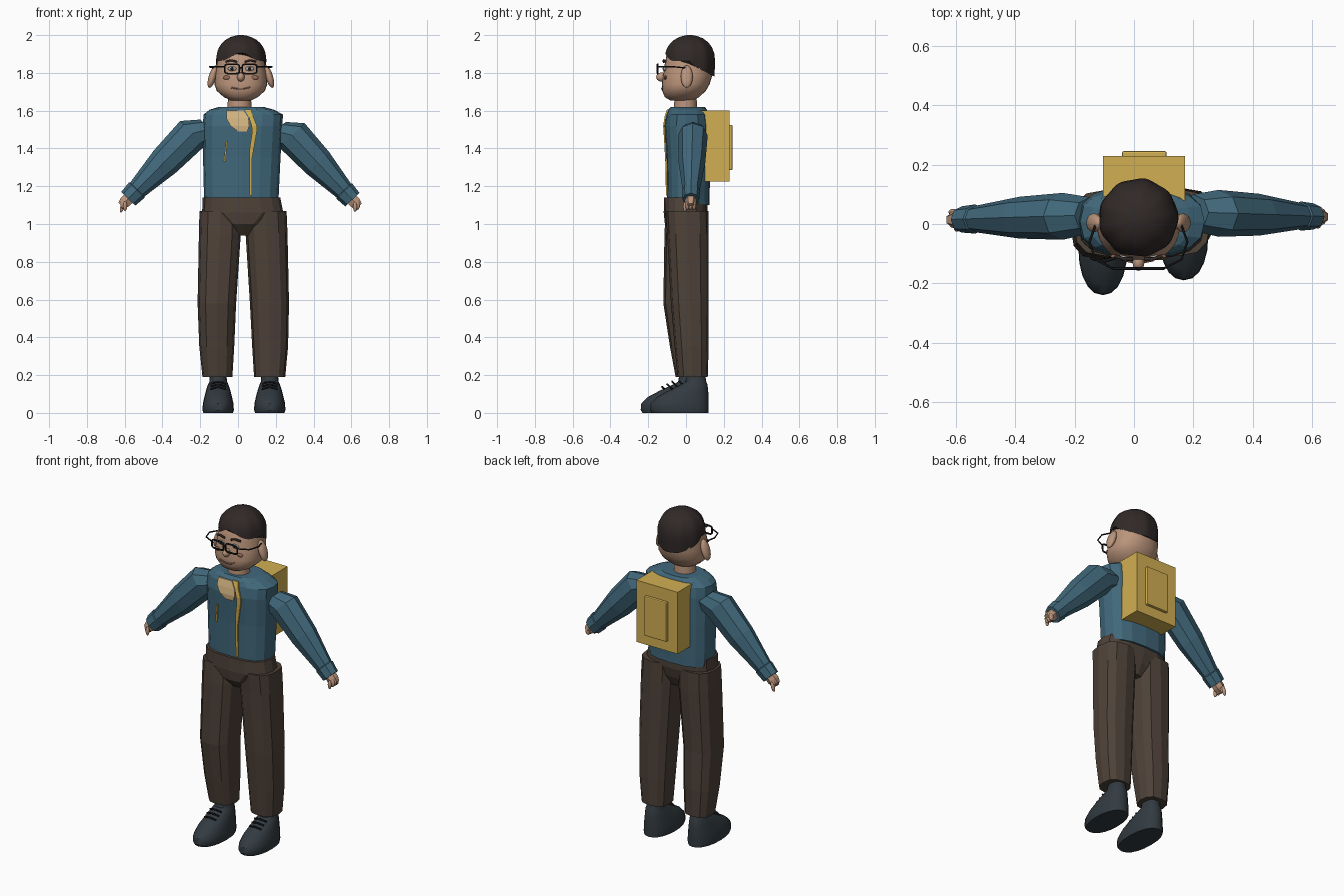
import bpy
import bmesh
from math import sin, cos, pi, radians
from mathutils import Vector, Matrix

if "Cube" in bpy.data.objects:
    bpy.data.objects.remove(bpy.data.objects["Cube"], do_unlink=True)


def material(name, rgb):
    mat = bpy.data.materials.new(name)
    mat.use_nodes = True
    mat.diffuse_color = (*rgb, 1)
    mat.node_tree.nodes["Principled BSDF"].inputs["Base Color"].default_value = (*rgb, 1)
    return mat


blue = material("shirt blue", (.053, .14, .2))
brown = material("trouser brown", (.076, .054, .04))
hair_dark = material("hair dark brown", (.03, .022, .021))
slate = material("shoe slate", (.032, .043, .052))
skin = material("skin", (.5, .3, .2))
yellow = material("pack yellow", (.64, .43, .085))
black = material("black", (.01, .01, .012))
cream = material("undershirt cream", (.66, .46, .22))
blush = material("blush", (.33, .15, .1))
eye_grey = material("eye grey", (.42, .4, .38))


def finish(name, bm, mat, smooth=0):
    bmesh.ops.recalc_face_normals(bm, faces=bm.faces)
    mesh = bpy.data.meshes.new(name)
    bm.to_mesh(mesh)
    bm.free()
    mesh.materials.append(mat)
    if smooth:
        for poly in mesh.polygons:
            poly.use_smooth = True
        mesh.set_sharp_from_angle(angle=radians(smooth))
    obj = bpy.data.objects.new(name, mesh)
    bpy.context.collection.objects.link(obj)
    return obj


def skin_rings(name, rings, mat, smooth=0):
    """Bridge rings of points into a capped tube."""
    bm = bmesh.new()
    loops = [[bm.verts.new(p) for p in ring] for ring in rings]
    count = len(loops[0])
    for low, high in zip(loops, loops[1:]):
        for i in range(count):
            j = (i + 1) % count
            bm.faces.new((low[i], low[j], high[j], high[i]))
    bm.faces.new(loops[0])
    bm.faces.new(loops[-1])
    return finish(name, bm, mat, smooth)


def soft(value, power):
    return (1 if value >= 0 else -1) * abs(value) ** (2 / power)


def loft(name, sections, mat, sides=12, power=2.6, smooth=0):
    """Stack rounded sections given as height, x range and y range."""
    rings = []
    for z, x0, x1, y0, y1 in sections:
        ring = []
        for i in range(sides):
            a = 2 * pi * i / sides
            ring.append(((x0 + x1) / 2 + (x1 - x0) / 2 * soft(cos(a), power),
                         (y0 + y1) / 2 + (y1 - y0) / 2 * soft(sin(a), power), z))
        rings.append(ring)
    return skin_rings(name, rings, mat, smooth)


def ball(name, centre, scale, mat, tilt=0):
    bm = bmesh.new()
    bmesh.ops.create_uvsphere(bm, u_segments=16, v_segments=10, radius=1)
    bm.transform(Matrix.Translation(centre) @ Matrix.Rotation(tilt, 4, 'Y')
                 @ Matrix.Diagonal((*scale, 1)))
    return finish(name, bm, mat, 60)


def box(name, low, high, mat, bevel=0):
    low, high = Vector(low), Vector(high)
    bm = bmesh.new()
    bmesh.ops.create_cube(bm, size=1)
    bm.transform(Matrix.Translation((low + high) / 2) @ Matrix.Diagonal((*(high - low), 1)))
    obj = finish(name, bm, mat)
    if bevel:
        mod = obj.modifiers.new("edge", 'BEVEL')
        mod.width, mod.segments = bevel, 2
    return obj


def wire(name, points, radius, mat, closed=False):
    curve = bpy.data.curves.new(name, 'CURVE')
    curve.dimensions = '3D'
    curve.bevel_depth, curve.bevel_resolution = radius, 1
    spline = curve.splines.new('POLY')
    spline.points.add(len(points) - 1)
    for point, co in zip(spline.points, points):
        point.co = (*co, 1)
    spline.use_cyclic_u = closed
    curve.materials.append(mat)
    obj = bpy.data.objects.new(name, curve)
    bpy.context.collection.objects.link(obj)
    return obj


# Shirt
torso = [(1.10, -.175, .212, -.09, .125), (1.14, -.18, .215, -.1, .125),
         (1.35, -.185, .225, -.104, .128), (1.52, -.187, .235, -.115, .13),
         (1.58, -.182, .238, -.105, .12), (1.605, -.15, .19, -.095, .11),
         (1.62, -.1, .135, -.08, .1)]
loft("shirt", torso, blue, 16)


def chest(z):
    for a, b in zip(torso, torso[1:]):
        if z <= b[0]:
            return a[3] + (b[3] - a[3]) * (z - a[0]) / (b[0] - a[0])
    return torso[-1][3]


def plate(name, rows, mat):
    """Thin panel lying on the chest, rows of height and x range."""
    rings = []
    for z, x0, x1 in rows:
        y = chest(z) - .006
        rings.append([(x0, y, z), (x1, y, z), (x1, y + .008, z), (x0, y + .008, z)])
    skin_rings(name, rings, mat)


plate("collar_opening", [(1.49, 0, .05), (1.52, -.04, .06), (1.56, -.062, .056),
                         (1.6, -.06, .03)], cream)
plate("front_strap", [(1.15, .06, .073), (1.35, .06, .075), (1.4, .062, .084),
                      (1.49, .075, .1), (1.52, .072, .1), (1.57, .056, .08),
                      (1.605, .035, .07)], yellow)
plate("side_trim", [(1.33, -.076, -.066), (1.44, -.064, -.056)], yellow)

# Trousers
loft("pelvis", [(.94, -.02, .08, -.06, .07), (1.0, -.08, .14, -.112, .1),
                (1.06, -.19, .24, -.118, .113), (1.14, -.187, .224, -.116, .113)], brown, 16)
loft("right_leg", [(.19, -.188, -.03, -.055, .1), (.35, -.205, -.02, -.085, .105),
                   (.58, -.214, -.01, -.12, .1), (.95, -.207, .015, -.114, .115),
                   (1.07, -.204, .015, -.108, .115)], brown)
loft("left_leg", [(.19, .085, .25, -.045, .115), (.35, .075, .265, -.06, .12),
                  (.58, .063, .27, -.08, .12), (.95, .04, .262, -.1, .12),
                  (1.07, .035, .257, -.108, .118)], brown)

# Shoes with laces
profile = [(0, .078, .97, 0), (.015, .083, 1, 0), (.05, .081, .99, 0), (.085, .073, .88, 0),
           (.12, .064, .68, .01), (.15, .054, .48, .02), (.165, .047, .4, .04), (.2, .044, .38, .06)]
for side, x, heel, length in (("right", -.105, .09, .33), ("left", .168, .12, .31)):
    loft(side + "_shoe", [(z, x - w, x + w, heel - length * toe, heel - length * back)
                          for z, w, toe, back in profile], slate, 20, 2.2, 35)
    for i in range(3):
        y, z = heel - length * (.46 + i * .08), .166 - i * .014
        wire(side + "_lace", [(x - .04, y, z - .012), (x, y - .012, z), (x + .04, y, z - .012)],
             .005, black)

# Sleeves and hands
for side, start, end in (("right", (-.24, .026, 1.48), (-.565, .016, 1.15)),
                         ("left", (.285, .036, 1.47), (.59, .026, 1.145))):
    start, end = Vector(start), Vector(end)
    axis = end - start
    across = Vector((0, 1, 0))
    normal = axis.cross(across).normalized()

    def limb(name, stations, mat, sides=8):
        rings = []
        for t, r, drop in stations:
            c = start + axis * t - Vector((0, 0, drop))
            rings.append([c + across * (.85 * r * cos(a)) + normal * (r * sin(a))
                          for a in (2 * pi * i / sides for i in range(sides))])
        skin_rings(side + name, rings, mat)

    limb("_sleeve", [(-.28, .072, .07), (0, .093, 0), (.45, .083, 0), (.9, .053, 0),
                     (.91, .058, 0), (1.05, .052, 0)], blue)
    limb("_palm", [(1, .034, 0), (1.1, .036, 0), (1.16, .026, 0)], skin, 6)
    tip = start + axis * 1.13
    for i in range(3):
        ball(side + "_finger", tip + Vector((0, (i - 1) * .018, -.004)), (.016, .01, .024), skin)
    out = 1 if end.x > 0 else -1
    ball(side + "_thumb", tip + Vector((-.01 * out, -.03, -.012)), (.011, .01, .026), skin)
ball("pointing_finger", (-.612, .04, 1.09), (.011, .011, .03), skin, .3)

# Backpack
box("backpack", (-.105, .08, 1.225), (.172, .23, 1.6), yellow)
box("backpack_pocket", (-.04, .22, 1.285), (.11, .246, 1.525), yellow, .006)

# Neck and head
mid = .015
loft("neck", [(1.58, -.057, .073, -.065, .06), (1.7, -.052, .068, -.06, .055)], skin, 16, 2, 40)
loft("head", [(z, mid - w, mid + w, y0, y1) for z, w, y0, y1 in (
    (1.655, .055, -.085, .04), (1.672, .09, -.112, .07), (1.705, .128, -.126, .105),
    (1.74, .14, -.128, .125), (1.79, .135, -.122, .14), (1.85, .127, -.112, .142),
    (1.91, .115, -.1, .13), (1.97, .06, -.05, .08))], skin, 28, 2.2, 50)

# Hair: fluted dome with a parted fringe and a low nape
rings = []
for step in range(9):
    ring = []
    for i in range(54):
        a = 2 * pi * i / 54
        front = max(0, -sin(a))
        base = 1.862 - .08 * max(0, sin(a)) ** .7 + .045 * front ** 8
        lift = step / 8
        z = base + (2.0 - base) * sin(lift * pi / 2)
        r = max(.01, 1 - max(0, (z - 1.85) / .15) ** 2.6) ** .5
        r *= 1 + .018 * cos(9 * a) - max(0, 1.85 - z) * .4
        ring.append((mid + .133 * r * cos(a), .02 + .133 * r * sin(a), z))
    rings.append(ring)
skin_rings("hair", rings, hair_dark, 50)

# Face and glasses
for s, side in ((-1, "right"), (1, "left")):
    ball(side + "_ear", (mid + s * .15, .004, 1.78), (.02, .032, .062), skin, -s * .3)
    eye = mid + s * .046
    ball(side + "_eye", (eye, -.112, 1.822), (.024, .009, .012), eye_grey)
    ball(side + "_pupil", (eye, -.118, 1.822), (.009, .006, .009), black)
    ball(side + "_cheek", (mid + s * .075, -.109, 1.775), (.02, .007, .011), blush)
    wire(side + "_brow", [(mid + s * .02, -.118, 1.858), (mid + s * .05, -.118, 1.867),
                          (mid + s * .08, -.108, 1.86)], .006, hair_dark)
    frame = [(eye + .039 * soft(cos(a), 5), -.15, 1.821 + .025 * soft(sin(a), 5))
             for a in (pi * i / 10 for i in range(20))]
    wire(side + "_lens_frame", frame, .005, black, True)
    wire(side + "_temple", [(eye + s * .039, -.15, 1.832), (mid + s * .145, -.12, 1.832),
                            (mid + s * .165, -.06, 1.832), (mid + s * .14, .01, 1.825)], .004, black)
wire("glasses_bridge", [(mid - .01, -.15, 1.828), (mid + .01, -.15, 1.828)], .005, black)
ball("nose", (mid, -.13, 1.778), (.02, .028, .024), skin)
wire("mouth", [(mid - .05, -.122, 1.722), (mid - .015, -.129, 1.715),
               (mid + .015, -.129, 1.715), (mid + .05, -.122, 1.724)], .004, blush)
